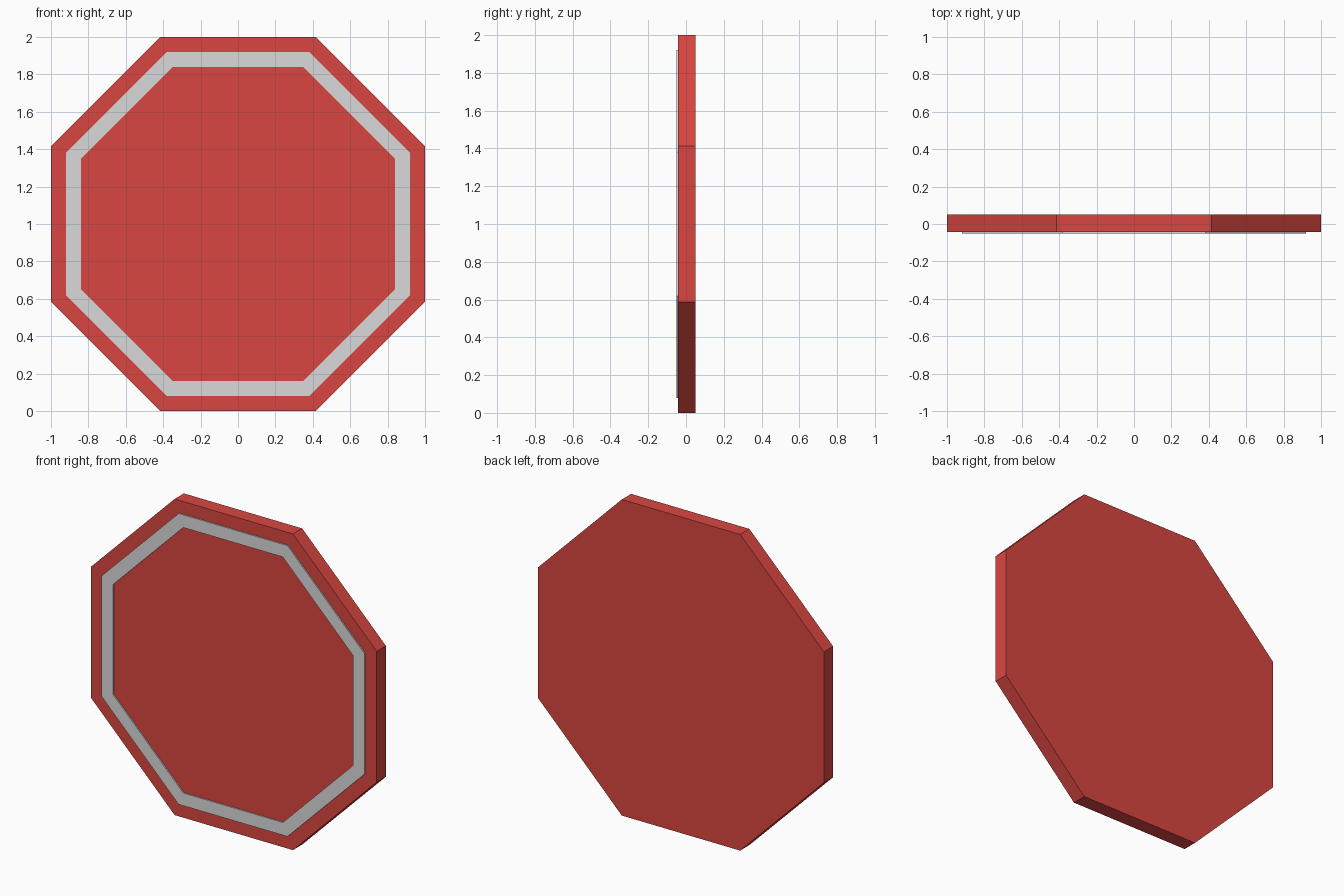
import bpy, bmesh, math

if "Cube" in bpy.data.objects:
    bpy.data.objects.remove(bpy.data.objects["Cube"])


def material(name, rgb):
    m = bpy.data.materials.new(name)
    m.diffuse_color = (*rgb, 1)
    m.use_nodes = True
    m.node_tree.nodes["Principled BSDF"].inputs["Base Color"].default_value = m.diffuse_color
    return m


def octagon(apothem, y):
    r = apothem / math.cos(math.pi / 8)
    angles = [math.pi / 8 + i * math.pi / 4 for i in range(8)]
    return [(r * math.cos(a), y, 1 + r * math.sin(a)) for a in angles]


def build(name, loops, mat, closed):
    # Bridge successive octagon loops; cap the ends or close into a ring
    bm = bmesh.new()
    rows = [[bm.verts.new(p) for p in loop] for loop in loops]
    n = len(rows)
    for k in range(n if closed else n - 1):
        a, b = rows[k], rows[(k + 1) % n]
        for i in range(8):
            j = (i + 1) % 8
            bm.faces.new((a[i], a[j], b[j], b[i]))
    if not closed:
        bm.faces.new(rows[0])
        bm.faces.new(rows[-1])
    bmesh.ops.recalc_face_normals(bm, faces=bm.faces)
    me = bpy.data.meshes.new(name)
    bm.to_mesh(me)
    bm.free()
    me.materials.append(mat)
    ob = bpy.data.objects.new(name, me)
    bpy.context.collection.objects.link(ob)
    return ob


red = material("sign_red", (0.70, 0.062, 0.053))
white = material("border_white", (0.70, 0.70, 0.70))

FRONT, BACK, RAISED = -0.042, 0.05, -0.05

# Octagonal plate
build("sign_plate", [octagon(1, FRONT), octagon(1, BACK)], red, False)

# Thin raised border on the front
build("border_band", [octagon(0.92, FRONT), octagon(0.92, RAISED),
                      octagon(0.84, RAISED), octagon(0.84, FRONT)], white, True)
